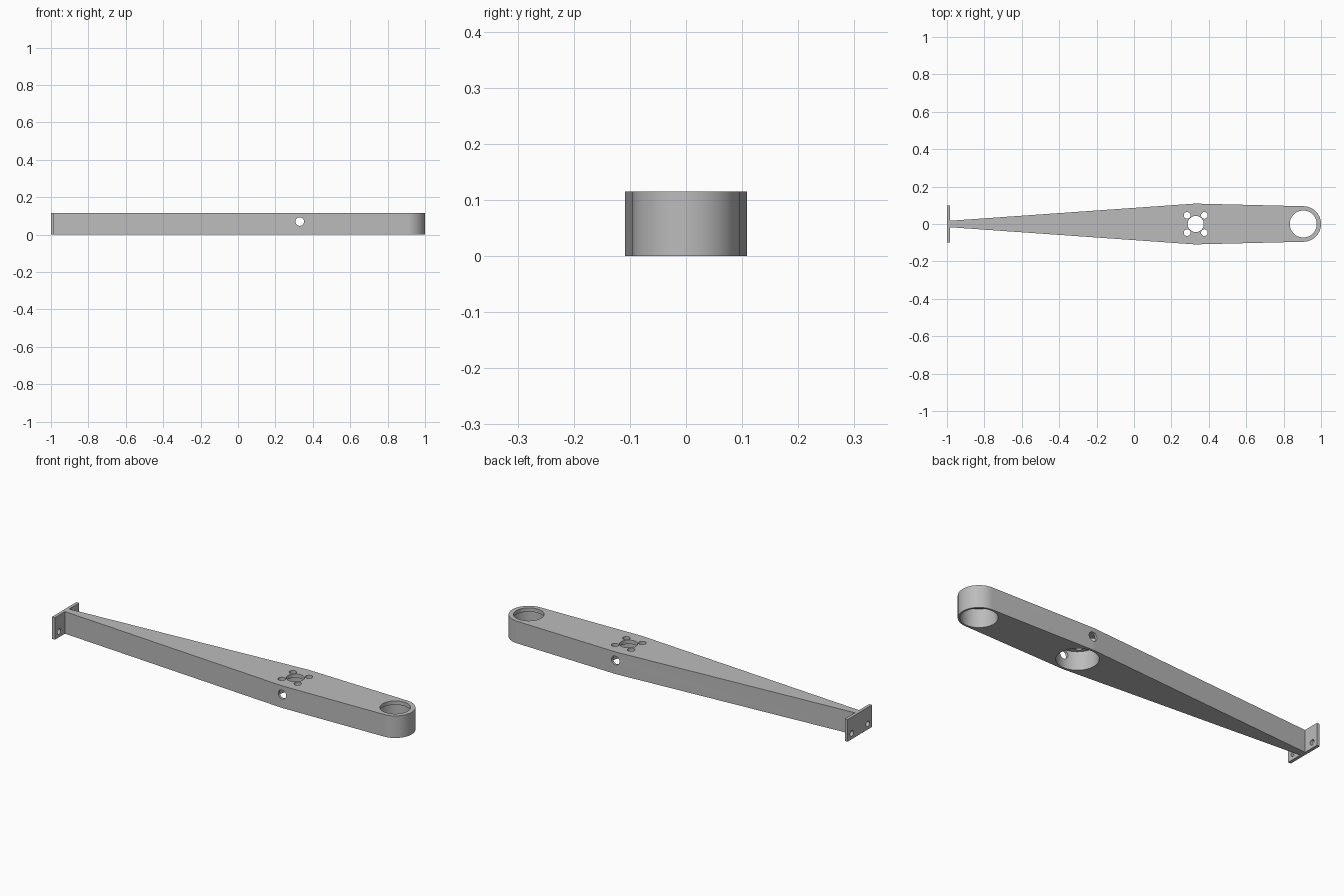
import bpy, bmesh, math
from mathutils import Matrix

if "Cube" in bpy.data.objects:
    bpy.data.objects.remove(bpy.data.objects["Cube"])

HEIGHT = 0.115
HUB_X, HUB_R = 0.33, 0.109
END_X, END_R = 0.905, 0.095
TIP_X, TIP_HALF = -0.99, 0.017

grey = bpy.data.materials.new("plain grey")
grey.use_nodes = True
colour = (0.5, 0.5, 0.5, 1)
grey.diffuse_color = colour
grey.node_tree.nodes["Principled BSDF"].inputs["Base Color"].default_value = colour


def make_object(name, bm):
    bmesh.ops.recalc_face_normals(bm, faces=bm.faces)
    mesh = bpy.data.meshes.new(name)
    bm.to_mesh(mesh)
    bm.free()
    mesh.materials.append(grey)
    obj = bpy.data.objects.new(name, mesh)
    bpy.context.collection.objects.link(obj)
    return obj


def extrude_outline(name, outline, height):
    bm = bmesh.new()
    face = bm.faces.new([bm.verts.new((x, y, 0)) for x, y in outline])
    top = bmesh.ops.extrude_face_region(bm, geom=[face])["geom"]
    moved = [v for v in top if isinstance(v, bmesh.types.BMVert)]
    bmesh.ops.translate(bm, verts=moved, vec=(0, 0, height))
    return make_object(name, bm)


def drill(target, centre, radius, depth, axis="Z", sides=48):
    """Cut a round hole centred on a point along one axis."""
    turn = {"Z": Matrix(), "X": Matrix.Rotation(math.pi / 2, 4, "Y"),
            "Y": Matrix.Rotation(math.pi / 2, 4, "X")}[axis]
    bm = bmesh.new()
    bmesh.ops.create_cone(bm, cap_ends=True, segments=sides, radius1=radius,
                          radius2=radius, depth=depth,
                          matrix=Matrix.Translation(centre) @ turn)
    cutter = make_object("hole_cutter", bm)
    cutter.hide_render = True
    mod = target.modifiers.new("hole", "BOOLEAN")
    mod.operation, mod.solver, mod.object = "DIFFERENCE", "EXACT", cutter
    bpy.context.view_layer.objects.active = target
    bpy.ops.object.modifier_apply(modifier=mod.name)
    bpy.data.objects.remove(cutter)


def arc(cx, radius, start, end, steps):
    angles = [start + (end - start) * i / steps for i in range(steps + 1)]
    return [(cx + radius * math.cos(a), radius * math.sin(a)) for a in angles]


# Arm: tapered tail, widest at the hub, rounded end
tail_tilt = math.atan2(HUB_R - TIP_HALF, HUB_X - TIP_X)
nose_tilt = math.asin((HUB_R - END_R) / (END_X - HUB_X))
half_turn = math.pi / 2
upper = arc(END_X, END_R, 0, half_turn - nose_tilt, 24)
upper += arc(HUB_X, HUB_R, half_turn - nose_tilt, half_turn + tail_tilt, 4)
upper.append((TIP_X, TIP_HALF))
lower = [(x, -y) for x, y in reversed(upper[1:])]
arm = extrude_outline("tapered_arm", upper + lower, HEIGHT)

# Bores: wide from below, with a thin lip left at the top
LIP = 0.02
pocket_depth = HEIGHT - LIP + 0.05
pocket_z = (HEIGHT - LIP - 0.05) / 2
for x, pocket_r, hole_r in ((HUB_X, 0.097, 0.043), (END_X, 0.085, 0.072)):
    drill(arm, (x, 0, pocket_z), pocket_r, pocket_depth, sides=64)
    drill(arm, (x, 0, HEIGHT), hole_r, 0.1)

# Four screw holes round the hub and one cross hole through its sides
for sx in (-1, 1):
    for sy in (-1, 1):
        drill(arm, (HUB_X + sx * 0.046, sy * 0.046, HEIGHT), 0.018, 0.1, sides=24)
drill(arm, (HUB_X, 0, 0.07), 0.023, 0.4, "Y", 32)

# End plate with two screw holes
bm = bmesh.new()
bmesh.ops.create_cube(bm, size=1, matrix=Matrix.Translation((-0.992, 0, HEIGHT / 2))
                      @ Matrix.Diagonal((0.016, 0.2, HEIGHT, 1)))
plate = make_object("end_plate", bm)
for side in (-1, 1):
    drill(plate, (-0.992, side * 0.066, 0.03), 0.014, 0.1, "X", 24)

# Smooth bores and rounded walls, keep edges sharp
for obj in (arm, plate):
    bpy.ops.object.select_all(action="DESELECT")
    obj.select_set(True)
    bpy.context.view_layer.objects.active = obj
    bpy.ops.object.shade_smooth_by_angle(angle=math.radians(30))
